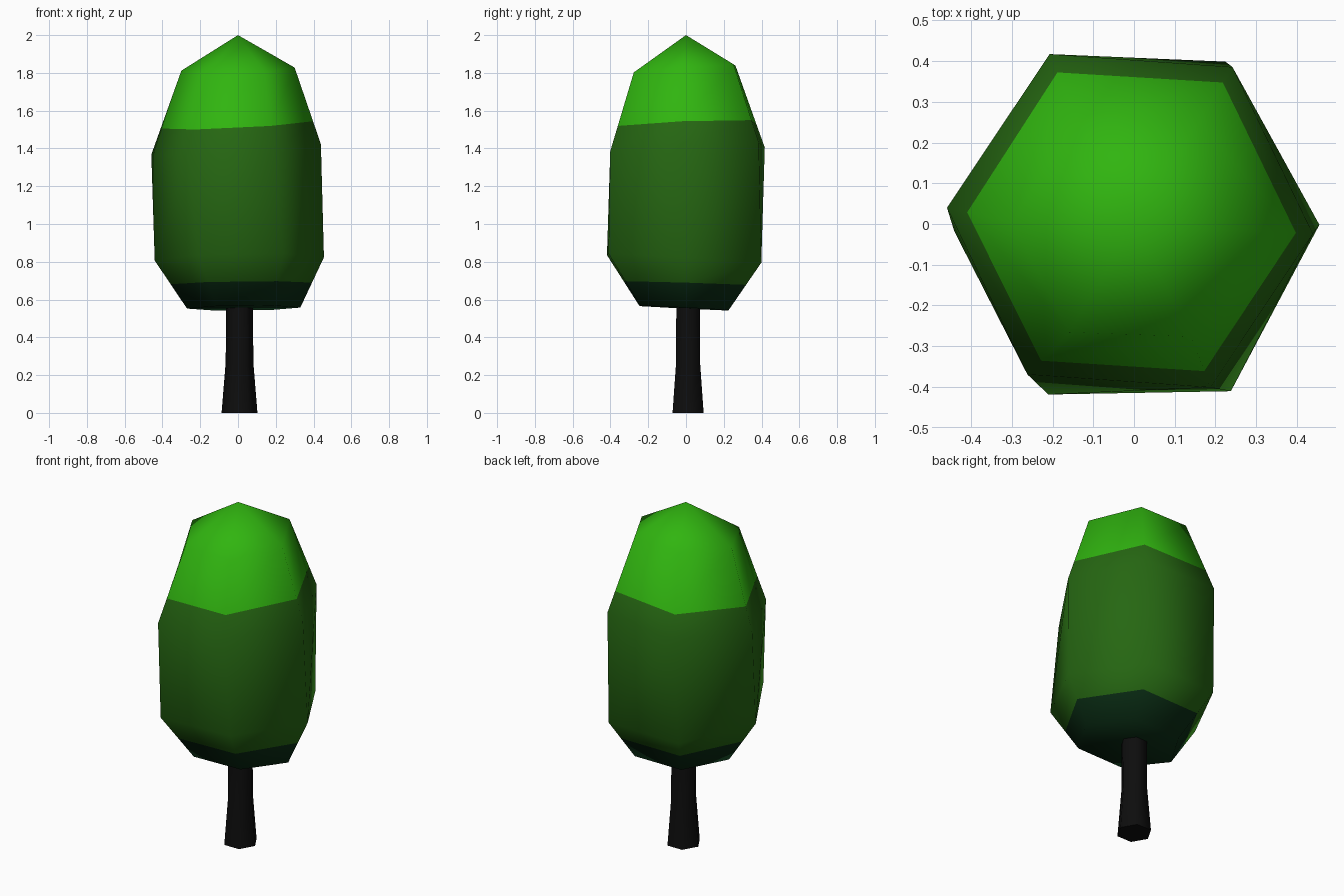
import bpy, bmesh
from math import sin, cos, radians
from mathutils import Vector

cube = bpy.data.objects.get("Cube")
if cube:
    bpy.data.objects.remove(cube)


def material(name, rgb):
    m = bpy.data.materials.new(name)
    m.use_nodes = True
    m.diffuse_color = (*rgb, 1)
    m.node_tree.nodes["Principled BSDF"].inputs["Base Color"].default_value = (*rgb, 1)
    return m


light_green = material("light_green", (0.03, 0.46, 0.005))
mid_green = material("mid_green", (0.019, 0.135, 0.006))
dark_green = material("dark_green", (0.003, 0.026, 0.007))
black_bark = material("black_bark", (0.004, 0.004, 0.004))


def ring(bm, z, centre, rx, ry, turn=0, tilt=(0, 0)):
    """Six-sided loop, slightly turned and tilted for a hand-shaped look."""
    verts = []
    for i in range(6):
        a = radians(60 * i + turn)
        x, y = rx * cos(a), ry * sin(a)
        verts.append(bm.verts.new((x + centre[0], y + centre[1],
                                   z + tilt[0] * x + tilt[1] * y)))
    return verts


def skin(bm, rings):
    for low, high in zip(rings, rings[1:]):
        for i in range(6):
            j = (i + 1) % 6
            bm.faces.new((low[i], low[j], high[j], high[i]))


def finish(bm, name, mats):
    bmesh.ops.recalc_face_normals(bm, faces=bm.faces)
    for f in bm.faces:
        f.smooth = True
    mesh = bpy.data.meshes.new(name)
    bm.to_mesh(mesh)
    bm.free()
    for m in mats:
        mesh.materials.append(m)
    obj = bpy.data.objects.new(name, mesh)
    bpy.context.collection.objects.link(obj)
    return obj


# Crown: faceted egg shape with a pointed top
bm = bmesh.new()
rings = [
    ring(bm, 0.555, (0.03, -0.01), 0.30, 0.27, 1, (0.01, -0.05)),
    ring(bm, 0.815, (0.007, -0.01), 0.448, 0.467, 1, (0.02, -0.06)),
    ring(bm, 1.395, (-0.01, 0.008), 0.45, 0.455, -4, (0.065, 0.055)),
    ring(bm, 1.82, (0, -0.007), 0.30, 0.305, -2, (0.03, 0.08)),
]
skin(bm, rings)
tip = bm.verts.new((0, 0, 2))
for i in range(6):
    bm.faces.new((rings[-1][i], rings[-1][(i + 1) % 6], tip))
bm.faces.new(rings[0])

# Cut the crown along two tilted planes and colour the bands between them
planes = [(Vector((0, 0, 0.685)), Vector((-0.012, 0.03, 1))),
          (Vector((0, 0, 1.525)), Vector((-0.05, -0.04, 1)))]
for point, normal in planes:
    bmesh.ops.bisect_plane(bm, geom=bm.verts[:] + bm.edges[:] + bm.faces[:],
                           plane_co=point, plane_no=normal)
for f in bm.faces:
    c = f.calc_center_median()
    f.material_index = sum((c - p).dot(n) > 0 for p, n in planes)
finish(bm, "crown", [dark_green, mid_green, light_green])

# Trunk: six-sided post flaring towards the ground
bm = bmesh.new()
rings = [ring(bm, z, (0.008, 0.011), r, r)
         for z, r in ((0, 0.095), (0.27, 0.073), (0.6, 0.072))]
skin(bm, rings)
bm.faces.new(rings[0])
bm.faces.new(rings[-1])
trunk = finish(bm, "trunk", [black_bark])
bpy.context.view_layer.objects.active = trunk
trunk.select_set(True)
bpy.ops.object.shade_smooth_by_angle(angle=radians(65))
